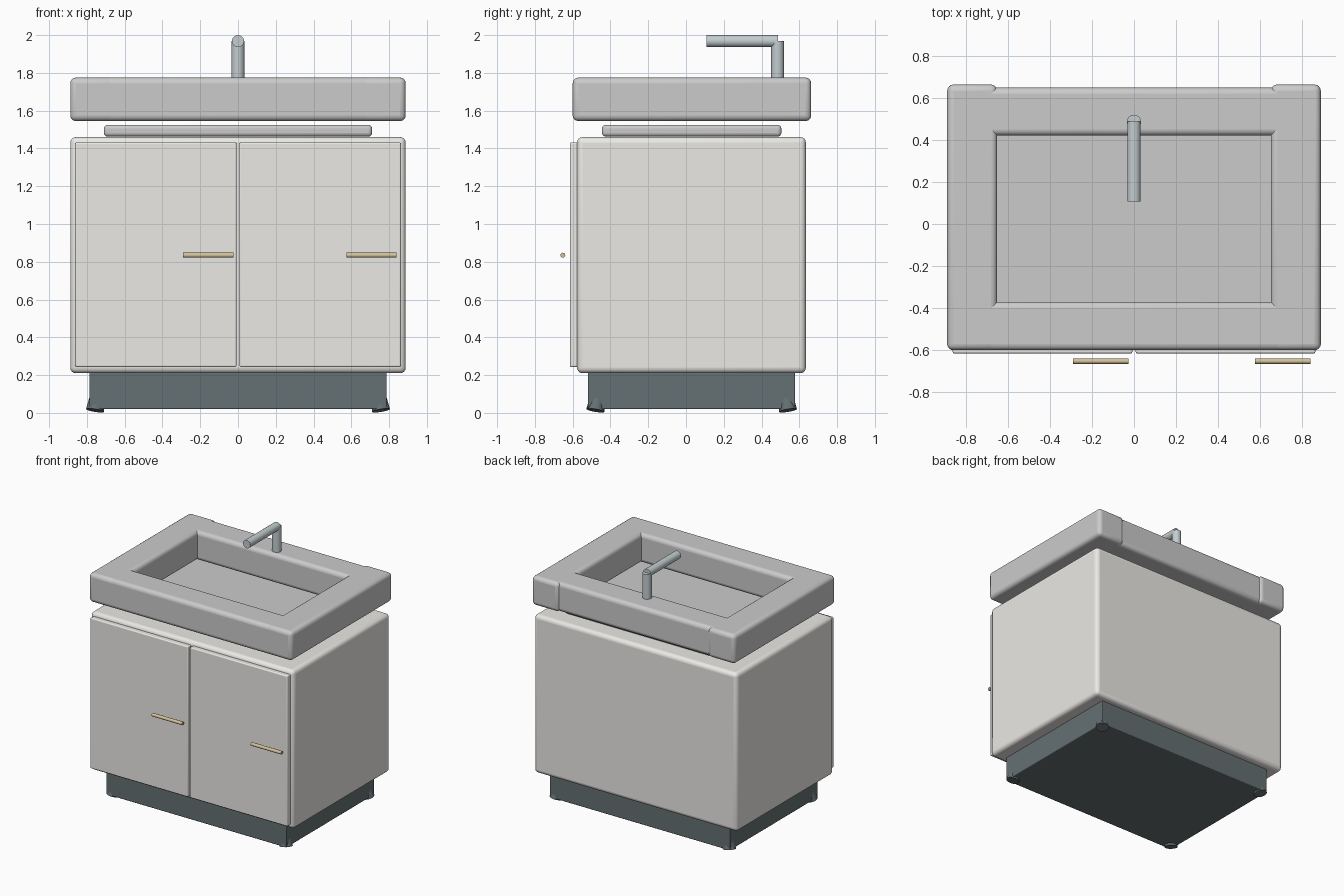
import bpy, math
from mathutils import Vector

if "Cube" in bpy.data.objects:
    bpy.data.objects.remove(bpy.data.objects["Cube"])


def mat(name, col):
    m = bpy.data.materials.new(name)
    m.diffuse_color = (*col, 1)
    m.use_nodes = True
    m.node_tree.nodes["Principled BSDF"].inputs["Base Color"].default_value = m.diffuse_color
    return m


white = mat("warm_white", (0.83, 0.82, 0.79))
ceramic = mat("ceramic", (0.84, 0.84, 0.81))
dark = mat("dark_slate", (0.13, 0.16, 0.17))
steel = mat("steel", (0.55, 0.61, 0.63))
brass = mat("brass", (0.66, 0.55, 0.33))


def finish(name, m):
    ob = bpy.context.object
    ob.name = name
    ob.data.materials.append(m)
    bpy.ops.object.shade_smooth_by_angle(angle=math.radians(40))
    return ob


def box(name, lo, hi, bevel, m):
    """Rounded box between two corners."""
    lo, hi = Vector(lo), Vector(hi)
    bpy.ops.mesh.primitive_cube_add(size=1, location=(lo + hi) / 2)
    bpy.context.object.scale = hi - lo
    bpy.ops.object.transform_apply(location=False, rotation=False, scale=True)
    b = bpy.context.object.modifiers.new("bevel", 'BEVEL')
    b.width, b.segments = bevel, 4
    return finish(name, m)


def rod(name, a, b, r1, r2, m, sides=24):
    """Straight or tapered round bar from a to b."""
    a, b = Vector(a), Vector(b)
    bpy.ops.mesh.primitive_cone_add(vertices=sides, radius1=r1, radius2=r2,
                                    depth=(b - a).length, location=(a + b) / 2,
                                    rotation=(b - a).to_track_quat('Z', 'Y').to_euler())
    return finish(name, m)


# Cabinet and recessed plinth
box("cabinet", (-0.888, -0.577, 0.21), (0.888, 0.635, 1.46), 0.03, white)
box("plinth", (-0.787, -0.52, 0.02), (0.787, 0.578, 0.215), 0.006, dark)

# Splayed feet at the plinth corners
for sx in (-1, 1):
    for y, sy in ((-0.48, -1), (0.54, 1)):
        rod("foot", (sx * 0.757, y, 0.013),
            (sx * 0.731, y - sy * 0.026, 0.17), 0.048, 0.03, dark)

# Doors with floating horizontal pulls
for side, x0, h0 in (("left", -0.862, -0.29), ("right", 0.008, 0.575)):
    box(side + "_door", (x0, -0.615, 0.243), (x0 + 0.854, -0.572, 1.432), 0.008, white)
    rod(side + "_handle", (h0, -0.652, 0.835), (h0 + 0.265, -0.652, 0.835),
        0.013, 0.013, brass, 16)

# Basin floor plate
box("basin_floor", (-0.71, -0.445, 1.463), (0.71, 0.505, 1.525), 0.02, ceramic)

# Basin rim from four rounded bars
z0, z1 = 1.545, 1.775
for side, x in (("left", -0.65), ("right", 0.65)):
    a, b = sorted((x, math.copysign(0.888, x)))
    box(side + "_rim", (a, -0.60, z0), (b, 0.663, z1), 0.03, ceramic)
box("front_rim", (-0.887, -0.60, z0), (0.887, -0.37, z1), 0.03, ceramic)
box("back_rim", (-0.887, 0.42, z0), (0.887, 0.648, z1), 0.03, ceramic)

# Tap
rod("tap_post", (0, 0.485, 1.76), (0, 0.485, 1.97), 0.034, 0.034, steel)
rod("tap_spout", (0, 0.487, 1.968), (0, 0.108, 1.968), 0.032, 0.032, steel)
